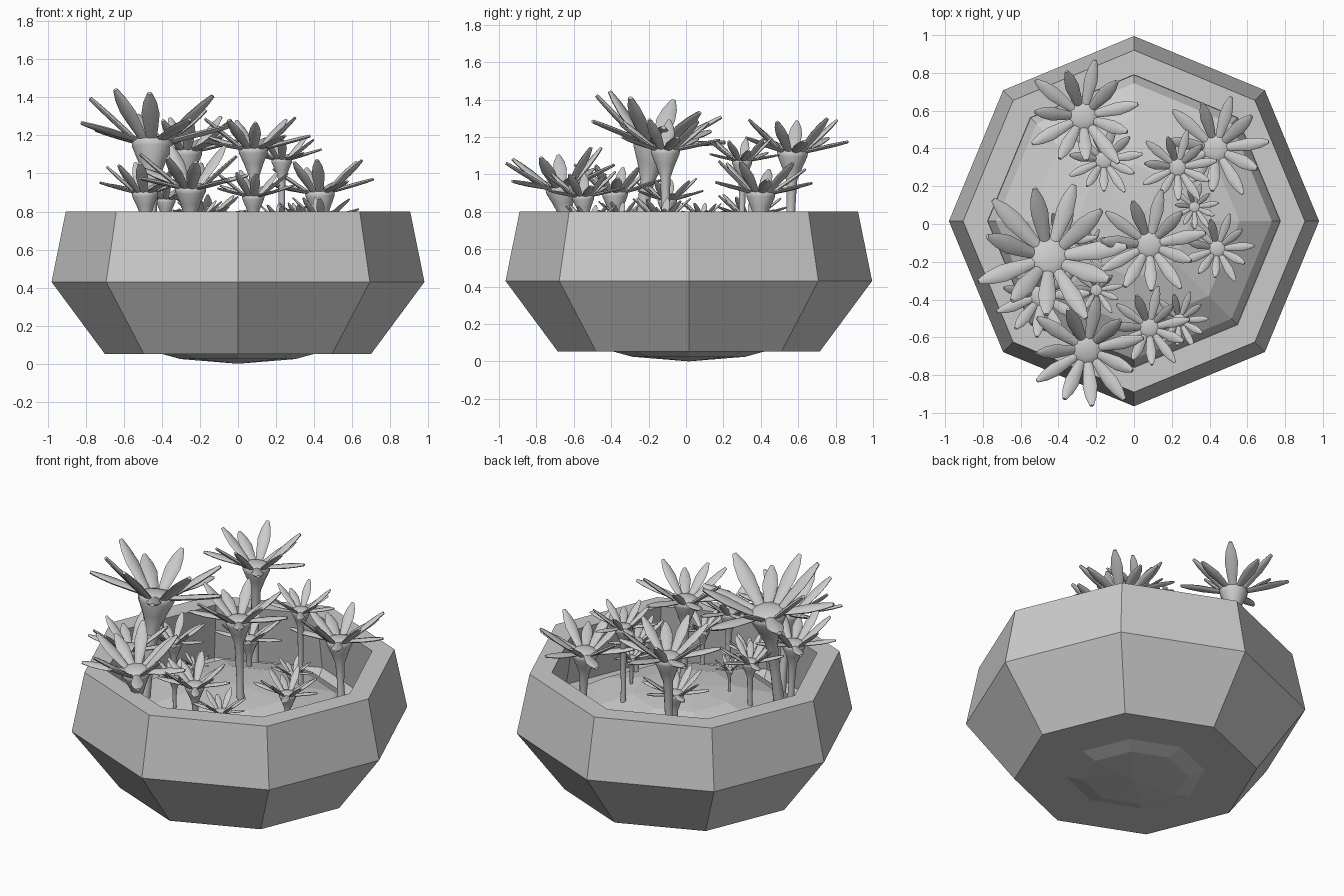
import bpy, bmesh, random
from math import sin, cos, pi, radians
from mathutils import Vector, Matrix

if "Cube" in bpy.data.objects:
    bpy.data.objects.remove(bpy.data.objects["Cube"])

random.seed(4)
CY = 0.015  # the pot sits slightly behind the origin


def ring(bm, pts):
    return [bm.verts.new(p) for p in pts]


def bridge(bm, a, b):
    n = len(a)
    for i in range(n):
        bm.faces.new((a[i], a[(i + 1) % n], b[(i + 1) % n], b[i]))


def finish(bm, name, smooth):
    bmesh.ops.recalc_face_normals(bm, faces=bm.faces)
    me = bpy.data.meshes.new(name)
    bm.to_mesh(me)
    bm.free()
    ob = bpy.data.objects.new(name, me)
    bpy.context.collection.objects.link(ob)
    if smooth:
        bpy.ops.object.select_all(action='DESELECT')
        ob.select_set(True)
        bpy.context.view_layer.objects.active = ob
        bpy.ops.object.shade_smooth_by_angle(angle=radians(60))
    return ob


def lathe(bm, profile, sides, mat=Matrix()):
    rings = [ring(bm, [mat @ Vector((r * cos(2 * pi * i / sides), r * sin(2 * pi * i / sides), z))
                       for i in range(sides)]) for r, z in profile]
    for a, b in zip(rings, rings[1:]):
        bridge(bm, a, b)
    bm.faces.new(rings[0])
    bm.faces.new(rings[-1])


# Octagonal pot; the inner wall follows the outer one
bm = bmesh.new()
lathe(bm, [(0.70, 0.052), (0.98, 0.43), (0.905, 0.80), (0.775, 0.80), (0.83, 0.44), (0.62, 0.14)],
      8, Matrix.Translation((0, CY, 0)))
finish(bm, "pot", False)

# Soil: flattened low-poly ball whose underside pokes through the pot base
bm = bmesh.new()
bmesh.ops.create_uvsphere(bm, u_segments=8, v_segments=8, radius=1,
                          matrix=Matrix.Translation((0, CY, 0.325)) @ Matrix.Diagonal((0.79, 0.79, 0.325, 1)))
finish(bm, "soil", False)


def petal(bm, mat, length):
    rings = []
    for t, w, th in [(0, .08, .04), (.25, .115, .045), (.55, .145, .045), (.8, .11, .04), (1, .04, .03)]:
        rings.append(ring(bm, [mat @ (Vector((t, w * cos(k * pi / 4), th * sin(k * pi / 4))) * length)
                               for k in range(8)]))
    for a, b in zip(rings, rings[1:]):
        bridge(bm, a, b)
    bm.faces.new(rings[0])
    bm.faces.new(rings[-1])


def flower(name, x, y, z, s, tx=0.0, ty=0.0):
    """Flower whose disc centre is (x, y, z), reach s, axis leaning to (tx, ty)."""
    bm = bmesh.new()
    axis = Vector((tx, ty, 1)).normalized()
    frame = Matrix.Translation((x, y, z)) @ Vector((0, 0, 1)).rotation_difference(axis).to_matrix().to_4x4()
    depth = (z - 0.45) / axis.z
    # stem, flared cup and domed disc
    lathe(bm, [(.10 * s, -depth), (.075 * s, -max(.75 * s, depth * .6)), (.10 * s, -.58 * s), (.19 * s, -.33 * s),
               (.28 * s, -.12 * s), (.29 * s, -.04 * s), (.25 * s, 0), (.13 * s, .03 * s),
               (.03 * s, .04 * s)], 12, frame)
    # alternating low and raised petals
    n = 11
    turn = -pi / 2 + random.uniform(-.1, .1)
    for i in range(n):
        a = turn + 2 * pi * i / n
        elev = radians((14 if i % 2 else 40) + random.uniform(-4, 4))
        m = (frame @ Matrix.Rotation(a, 4, 'Z') @ Matrix.Translation((.22 * s, 0, -.03 * s))
             @ Matrix.Rotation(-elev, 4, 'Y'))
        petal(bm, m, s * random.uniform(.84, .94))
    finish(bm, name, True)


# Flowers: x, y, disc height, reach, lean
blooms = [
    (-.45, -.17, 1.18, .375, .02, .17),
    (-.27, .57, 1.13, .285, 0, .03),
    (.08, -.11, 1.14, .27, -.03, 0),
    (.23, .30, 1.08, .19, 0, 0),
    (.43, .40, .91, .27, -.06, .03),
    (-.16, .34, .78, .19, 0, 0),
    (-.25, -.67, .94, .29, 0, -.15),
    (-.49, -.38, .91, .24, -.04, -.02),
    (.08, -.55, .89, .205, 0, -.05),
    (.24, -.51, .75, .15, 0, 0),
    (.44, -.13, .77, .18, 0, 0),
    (.32, .09, .78, .12, 0, 0),
    (-.38, -.10, .87, .18, 0, 0),
    (-.20, -.35, .78, .13, 0, 0),
    (-.22, -.12, .77, .09, 0, 0),
]
for i, b in enumerate(blooms):
    flower(f"flower_{i + 1}", *b)
